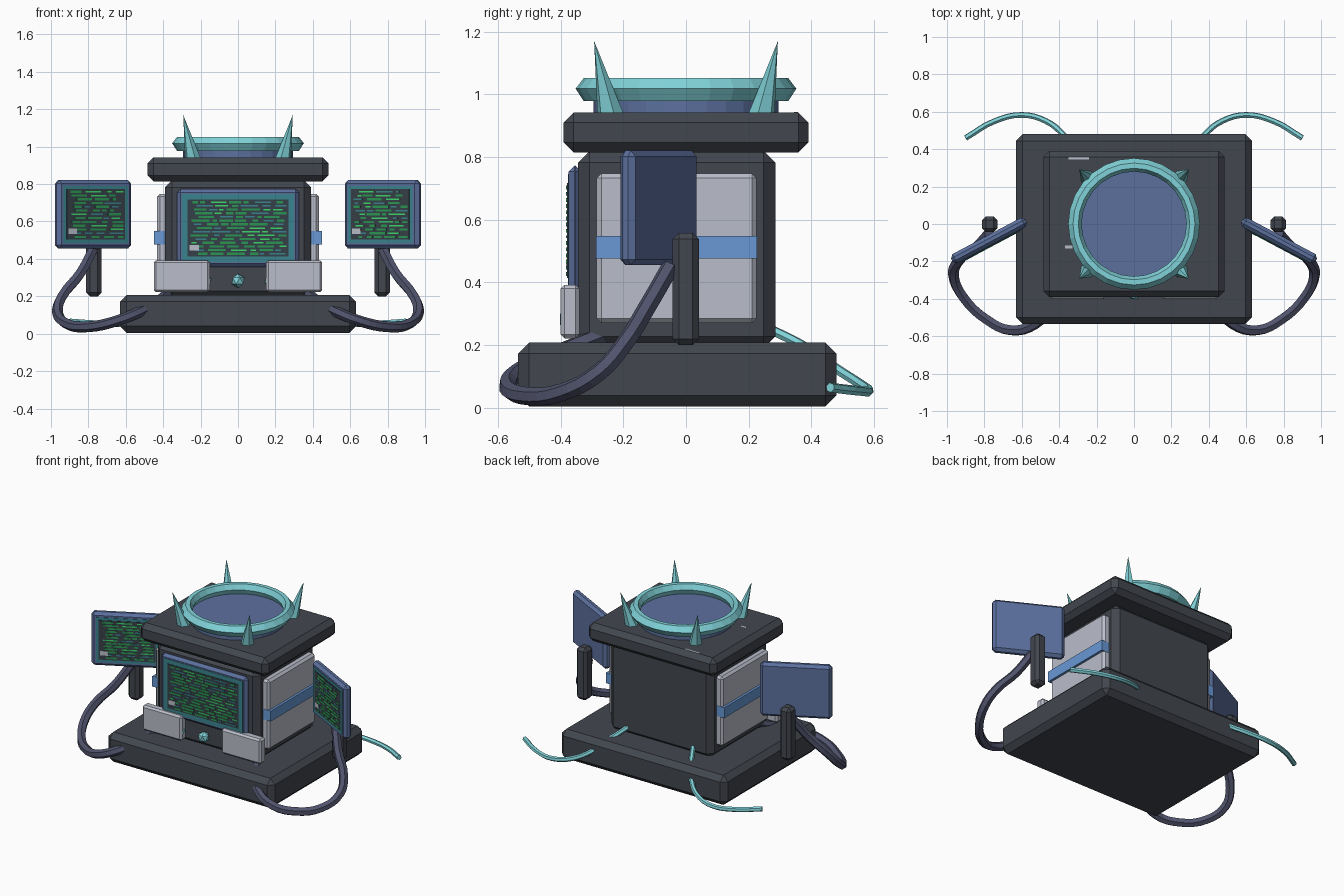
import bpy, bmesh, math, random
from mathutils import Matrix, Vector

if "Cube" in bpy.data.objects:
    bpy.data.objects.remove(bpy.data.objects["Cube"])

random.seed(4)


def lin(c):
    c /= 255
    return c / 12.92 if c <= 0.04045 else ((c + 0.055) / 1.055) ** 2.4


def mat(name, r, g, b):
    m = bpy.data.materials.new(name)
    m.diffuse_color = (lin(r), lin(g), lin(b), 1)
    m.use_nodes = True
    m.node_tree.nodes["Principled BSDF"].inputs["Base Color"].default_value = m.diffuse_color
    return m


DARK = mat("charcoal", 66, 70, 78)
CABLE = mat("slate purple", 80, 83, 108)
BLUE = mat("steel blue", 92, 112, 158)
STRIPE = mat("bright blue", 104, 152, 212)
LIGHT = mat("light grey", 186, 190, 202)
TEAL = mat("pale teal", 128, 210, 216)
TRIM = mat("deep teal", 58, 132, 142)
SCREEN = mat("screen dark", 54, 64, 72)
GREEN = mat("code green", 42, 150, 82)
LIME = mat("code bright green", 60, 215, 105)


def finish(name, bm, mats, matrix=Matrix()):
    bmesh.ops.recalc_face_normals(bm, faces=bm.faces[:])
    me = bpy.data.meshes.new(name)
    bm.to_mesh(me)
    bm.free()
    for m in mats:
        me.materials.append(m)
    ob = bpy.data.objects.new(name, me)
    ob.matrix_world = matrix
    bpy.context.collection.objects.link(ob)
    return ob


def add_box(bm, lo, hi, index=0):
    c = [(a + b) / 2 for a, b in zip(lo, hi)]
    s = [b - a for a, b in zip(lo, hi)]
    r = bmesh.ops.create_cube(bm, size=1, matrix=Matrix.Translation(c) @ Matrix.Diagonal((*s, 1)))
    for f in {f for v in r["verts"] for f in v.link_faces}:
        f.material_index = index


def box(name, lo, hi, m, bevel=0.0, matrix=Matrix()):
    bm = bmesh.new()
    add_box(bm, lo, hi)
    if bevel:
        bmesh.ops.bevel(bm, geom=bm.edges[:], offset=bevel, segments=1, affect='EDGES', profile=0.5)
    return finish(name, bm, [m], matrix)


def tube(name, pts, radius, m):
    cu = bpy.data.curves.new(name, 'CURVE')
    cu.dimensions = '3D'
    cu.bevel_depth, cu.bevel_resolution, cu.resolution_u = radius, 1, 4
    cu.use_fill_caps = True
    sp = cu.splines.new('BEZIER')
    sp.bezier_points.add(len(pts) - 1)
    for bp, p in zip(sp.bezier_points, pts):
        bp.co = p
        bp.handle_left_type = bp.handle_right_type = 'AUTO'
    sp.use_smooth = False
    cu.materials.append(m)
    ob = bpy.data.objects.new(name, cu)
    bpy.context.collection.objects.link(ob)


def monitor(name, w, h, t, inset, border, loc, angle):
    """Framed display facing -y with rows of random dashes."""
    mx = Matrix.Translation(loc) @ Matrix.Rotation(angle, 4, 'Z')
    box(name + "_frame", (-w/2, -t/2, -h/2), (w/2, t/2, h/2), BLUE, 0.018, mx)
    f = -t / 2
    w, h = w - 2 * inset, h - 2 * inset
    box(name + "_trim", (-w/2, f - 0.003, -h/2), (w/2, f + 0.002, h/2), TRIM, 0, mx)
    w, h = w - 2 * border, h - 2 * border
    box(name + "_glass", (-w/2, f - 0.006, -h/2), (w/2, f, h/2), SCREEN, 0, mx)
    bm = bmesh.new()
    rows = int(h / 0.02)
    for i in range(rows):
        z = h / 2 - (i + 0.7) * h / (rows + 0.4)
        x = -w / 2 + random.uniform(0.015, 0.06)
        while x < w / 2 - 0.04:
            x2 = min(x + random.uniform(0.02, 0.1), w / 2 - 0.01)
            k = random.choices((0, 1, 2), (6, 2, 2))[0]
            d = 0.006 if k == 0 else 0.004
            add_box(bm, (x, f - 0.008, z - d), (x2, f - 0.005, z + d), k)
            x = x2 + random.uniform(0.008, 0.035)
    # small pale status block, low on the left
    add_box(bm, (-w/2 + 0.01, f - 0.009, -h/2 + 0.03), (-w/2 + 0.06, f - 0.005, -h/2 + 0.06), 3)
    finish(name + "_code_dashes", bm, [GREEN, LIME, TRIM, LIGHT], mx)


# main housing
box("base", (-0.63, -0.535, 0.005), (0.63, 0.48, 0.208), DARK, 0.035)
box("body", (-0.39, -0.345, 0.19), (0.39, 0.285, 0.82), DARK, 0.038)
box("top_slab", (-0.485, -0.39, 0.815), (0.485, 0.39, 0.942), DARK, 0.032)

# worn patches on the top slab
box("slab_scuff_back", (-0.35, 0.345, 0.94), (-0.24, 0.357, 0.943), LIGHT)
box("slab_scuff_front", (-0.37, -0.13, 0.94), (-0.33, -0.115, 0.943), LIGHT)

# ring with hexagonal section around a sunken disc
bm = bmesh.new()
N = 28
section = [(0.352, 1.018), (0.326, 1.052), (0.298, 1.052), (0.28, 1.018), (0.298, 0.978), (0.326, 0.978)]
loops = []
for i in range(N):
    a = 2 * math.pi * i / N
    loops.append([bm.verts.new((r * math.cos(a), r * math.sin(a), z)) for r, z in section])
for i in range(N):
    p, q = loops[i], loops[(i + 1) % N]
    for j in range(6):
        bm.faces.new((p[j], q[j], q[(j + 1) % 6], p[(j + 1) % 6]))
finish("top_ring", bm, [TEAL])
bm = bmesh.new()
bmesh.ops.create_cone(bm, cap_ends=True, segments=N, radius1=0.295, radius2=0.295, depth=0.05,
                      matrix=Matrix.Translation((0, 0, 0.96)))
finish("top_disc", bm, [BLUE])

# four spikes leaning outwards
for sx in (-1, 1):
    for sy in (-1, 1):
        bm = bmesh.new()
        tip = bm.verts.new((sx * 0.293, sy * 0.293, 1.17))
        foot = []
        for i in range(6):
            a = math.pi / 4 + i * math.pi / 3
            foot.append(bm.verts.new((sx * (0.24 + 0.044 * math.cos(a)),
                                      sy * (0.24 + 0.044 * math.sin(a)), 0.935)))
        bm.faces.new(foot)
        for i in range(6):
            bm.faces.new((foot[i], foot[(i + 1) % 6], tip))
        finish("ring_spike", bm, [TEAL])

# displays
monitor("main_display", 0.65, 0.415, 0.04, 0.026, 0.03, (0, -0.354, 0.565), 0)
for s in (-1, 1):
    monitor("side_display", 0.45, 0.365, 0.055, 0.03, 0.018, (s * 0.775, -0.088, 0.638), -s * math.radians(28))

# mirrored parts
for s, side in ((-1, "left"), (1, "right")):
    def mbox(name, x0, x1, y0, y1, z0, z1, m, bev):
        xs = sorted((s * x0, s * x1))
        box(side + "_" + name, (xs[0], y0, z0), (xs[1], y1, z1), m, bev)

    mbox("side_panel", 0.37, 0.433, -0.285, 0.225, 0.27, 0.748, LIGHT, 0.015)
    mbox("panel_stripe", 0.37, 0.449, -0.287, 0.227, 0.477, 0.548, STRIPE, 0)
    mbox("keypad", 0.15, 0.45, -0.4, -0.34, 0.222, 0.392, LIGHT, 0.012)
    mbox("display_post", 0.73, 0.812, -0.043, 0.041, 0.2, 0.558, DARK, 0.02)

    tube(side + "_display_cable", [(s * x, y, z) for x, y, z in (
        (0.36, -0.27, 0.23), (0.43, -0.42, 0.17), (0.53, -0.535, 0.115), (0.66, -0.568, 0.065),
        (0.79, -0.51, 0.038), (0.91, -0.395, 0.05), (0.965, -0.275, 0.115), (0.94, -0.2, 0.2),
        (0.845, -0.125, 0.32), (0.775, -0.05, 0.45))], 0.029, CABLE)
    tube(side + "_rear_cable", [(s * x, y, z) for x, y, z in (
        (0.24, 0.26, 0.255), (0.3, 0.37, 0.2), (0.38, 0.48, 0.125), (0.47, 0.55, 0.08),
        (0.6, 0.583, 0.055), (0.75, 0.548, 0.055), (0.9, 0.46, 0.065))], 0.016, TEAL)

# three faceted knobs under the main display
for x, r in ((-0.17, 0.03), (0, 0.038), (0.17, 0.03)):
    bm = bmesh.new()
    bmesh.ops.create_icosphere(bm, subdivisions=1, radius=r, matrix=Matrix.Translation((x, -0.37, 0.283)))
    finish("knob", bm, [TEAL])
